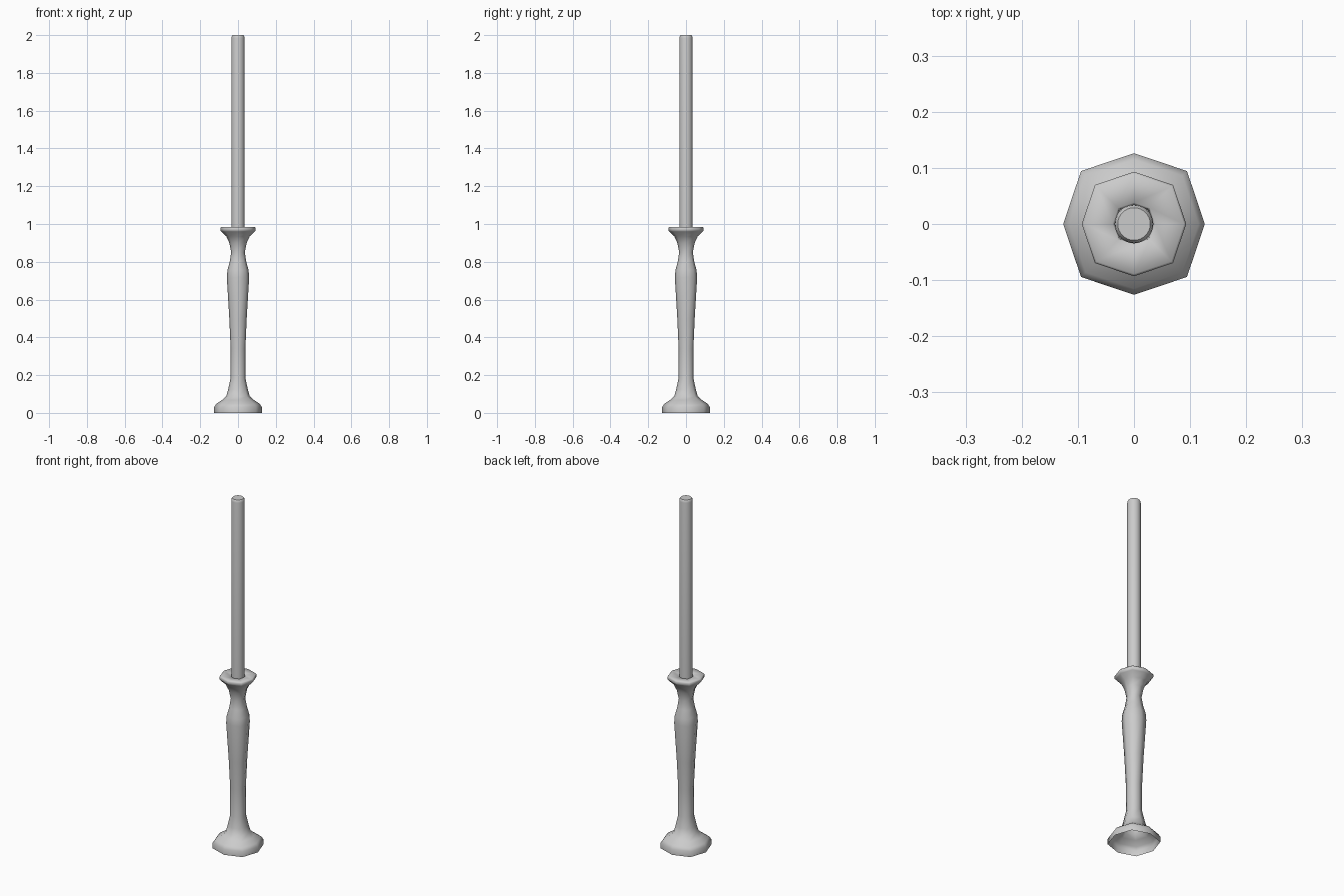
import bpy, bmesh, math

if "Cube" in bpy.data.objects:
    bpy.data.objects.remove(bpy.data.objects["Cube"])


def lathe(name, profile, sides, diagonal=1.0, cap_top=False, angle=40):
    """Revolve (radius, z) points; odd spokes are scaled by diagonal."""
    bm = bmesh.new()
    rings = []
    for r, z in profile:
        ring = []
        for i in range(sides):
            a = 2 * math.pi * i / sides
            k = r * (diagonal if i % 2 else 1.0)
            ring.append(bm.verts.new((k * math.cos(a), k * math.sin(a), z)))
        rings.append(ring)
    for lo, hi in zip(rings, rings[1:]):
        for i in range(sides):
            j = (i + 1) % sides
            bm.faces.new((lo[i], lo[j], hi[j], hi[i]))
    if cap_top:
        bm.faces.new(rings[-1])
    mesh = bpy.data.meshes.new(name)
    bm.to_mesh(mesh)
    bm.free()
    obj = bpy.data.objects.new(name, mesh)
    bpy.context.collection.objects.link(obj)
    bpy.ops.object.select_all(action='DESELECT')
    obj.select_set(True)
    bpy.context.view_layer.objects.active = obj
    bpy.ops.object.shade_smooth_by_angle(angle=math.radians(angle))
    return obj


# Eight-sided candlestick: hollow foot, tapered stem, flared drip pan, socket
holder_profile = [
    (0.126, 0.0), (0.126, 0.032), (0.115, 0.048), (0.085, 0.068), (0.062, 0.088),
    (0.052, 0.125), (0.039, 0.185), (0.039, 0.34), (0.046, 0.50), (0.059, 0.715),
    (0.056, 0.755), (0.044, 0.80), (0.036, 0.85), (0.046, 0.90), (0.062, 0.935),
    (0.088, 0.96), (0.093, 0.966), (0.093, 0.979), (0.089, 0.984),
    (0.038, 0.979), (0.035, 0.974), (0.033, 0.95),
]
lathe("candle_holder", holder_profile, 8, diagonal=1.06, angle=60)

# Round candle with a softened top edge
candle_profile = [(0.0345, 0.95), (0.0345, 1.985), (0.033, 1.994), (0.029, 2.0)]
lathe("candle", candle_profile, 32, cap_top=True)
